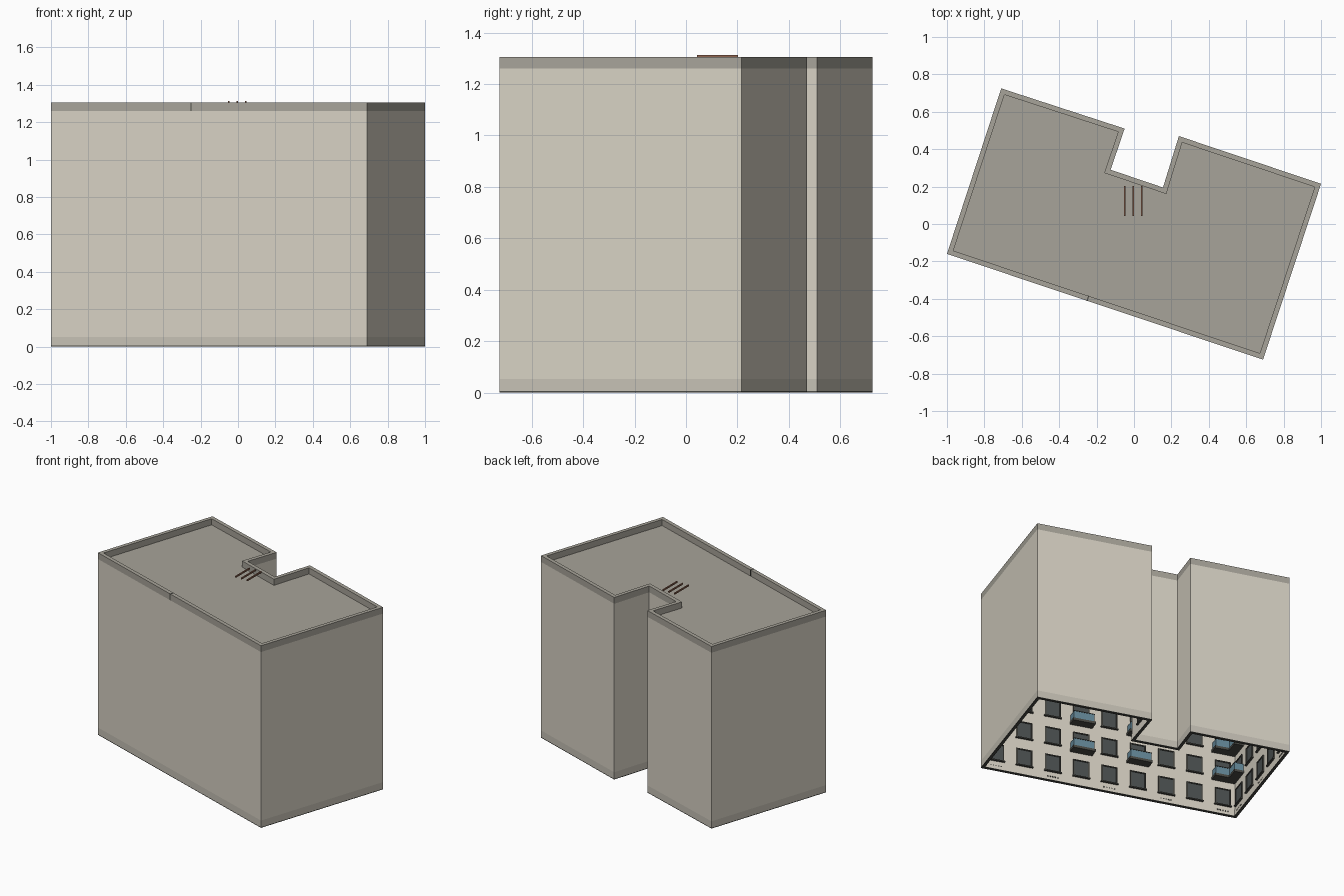
import bpy, bmesh
from mathutils import Vector, Matrix

if "Cube" in bpy.data.objects:
    bpy.data.objects.remove(bpy.data.objects["Cube"])

# Footprint, counter-clockwise, with a notch in the back
PLAN = [Vector(p) for p in [(-1, -.16), (.69, -.725), (1, .215), (.24, .47),
                            (.155, .195), (-.125, .29), (-.05, .51), (-.71, .725)]]
TOP, ROOF, BASE, WALL = 1.305, 1.26, .052, .015


def material(name, rgb):
    m = bpy.data.materials.new(name)
    m.diffuse_color = (*rgb, 1)
    m.use_nodes = True
    m.node_tree.nodes["Principled BSDF"].inputs["Base Color"].default_value = m.diffuse_color
    return m


CREAM = material("cream_render", (.68, .64, .55))
BAND = material("plinth_stone", (.56, .53, .46))
GREY = material("grey_stone", (.39, .37, .32))
DARK = material("dark_trim", (.07, .07, .06))
PANE = material("window_pane", (.07, .08, .08))
BLUE = material("blue_glass", (.13, .25, .32))
RUST = material("rust_metal", (.28, .13, .08))


def finish(name, bm, mat):
    bmesh.ops.recalc_face_normals(bm, faces=bm.faces)
    me = bpy.data.meshes.new(name)
    bm.to_mesh(me)
    bm.free()
    me.materials.append(mat)
    ob = bpy.data.objects.new(name, me)
    bpy.context.collection.objects.link(ob)


def inset(d):
    """Footprint moved inwards by d with mitred corners."""
    out = []
    for i, p in enumerate(PLAN):
        a = (p - PLAN[i - 1]).normalized()
        b = (PLAN[(i + 1) % len(PLAN)] - p).normalized()
        na, nb = Vector((-a.y, a.x)), Vector((-b.y, b.x))
        out.append(p + (na + nb) * d / (1 + na.dot(nb)))
    return out


def ring(name, d0, d1, z0, z1, mat):
    """Wall band following the footprint between two insets."""
    bm = bmesh.new()
    loops = [[bm.verts.new((p.x, p.y, z)) for p in inset(d)]
             for d, z in ((d0, z0), (d0, z1), (d1, z1), (d1, z0))]
    n = len(PLAN)
    for k in range(4):
        a, b = loops[k], loops[(k + 1) % 4]
        for i in range(n):
            j = (i + 1) % n
            bm.faces.new((a[i], a[j], b[j], b[i]))
    finish(name, bm, mat)


def box(bm, frame, lo, hi):
    lo, hi = Vector(lo), Vector(hi)
    m = frame @ Matrix.Translation((lo + hi) / 2) @ Matrix.Diagonal((*(hi - lo), 1))
    bmesh.ops.create_cube(bm, size=1, matrix=m)


# Shell: plinth, walls, parapet
ring("plinth_underside", 0, .02, 0, .005, DARK)
ring("plinth", 0, WALL, .005, BASE, BAND)
ring("outer_walls", 0, WALL, BASE, ROOF, CREAM)
ring("parapet", 0, .027, ROOF, TOP, GREY)
ring("plinth_inner_face", WALL, WALL + .002, .005, BASE, CREAM)

# Roof slab
bm = bmesh.new()
f = bm.faces.new([bm.verts.new((p.x, p.y, ROOF - .01)) for p in inset(.005)])
ext = bmesh.ops.extrude_face_region(bm, geom=[f])
bmesh.ops.translate(bm, vec=(0, 0, .011),
                    verts=[v for v in ext["geom"] if isinstance(v, bmesh.types.BMVert)])
bmesh.ops.triangulate(bm, faces=[f for f in bm.faces if len(f.verts) > 4])
finish("roof", bm, GREY)

# Windows and balconies on the inner side of each wall
panes, frames, slabs, glass, vents = (bmesh.new() for _ in range(5))
for w, p in enumerate(PLAN):
    q = PLAN[(w + 1) % len(PLAN)]
    length, d = (q - p).length, (q - p).normalized()
    # local x runs along the wall, local y points inwards
    frame = Matrix(((d.x, -d.y, 0, p.x), (d.y, d.x, 0, p.y), (0, 0, 1, 0), (0, 0, 0, 1)))
    count = max(1, round(length / .2))
    for c in range(count):
        x = length * (c + .5) / count
        if w in (0, 1, 7) and c % 2 == 0:
            for k in range(5):
                vx = x + (k - 2) * .018
                box(vents, frame, (vx - .004, WALL, .026), (vx + .004, WALL + .004, .034))
        for floor in range(6):
            z = .13 + floor * .205
            y = WALL
            box(panes, frame, (x - .048, y - .005, z - .058), (x + .048, y + .003, z + .058))
            for s in (-1, 1):
                box(frames, frame, (x + s * .051 - .004, y - .005, z - .06),
                    (x + s * .051 + .004, y + .008, z + .06))
            box(frames, frame, (x - .055, y - .005, z + .055), (x + .055, y + .008, z + .062))
            box(frames, frame, (x - .06, y - .005, z - .066), (x + .06, y + .014, z - .058))
            corner = (w == 0 and c == 0) or (w == 7 and c == count - 1)
            if floor and (corner or (w == 0 and c in (3, 5))):
                x0, x1 = x - .078, x + .078
                if corner:
                    x0, x1 = (.015, x1) if w == 0 else (x0, length - .015)
                box(slabs, frame, (x0, y, z - .09), (x1, y + .065, z - .072))
                box(glass, frame, (x0 + .006, y + .055, z - .072), (x1 - .006, y + .061, z - .02))
                for sx in (x0 + .006, x1 - .012):
                    box(glass, frame, (sx, y, z - .072), (sx + .006, y + .058, z - .02))
                box(slabs, frame, (x0 + .004, y + .053, z - .02), (x1 - .004, y + .063, z - .015))
    if w == 0:
        # joint in the front parapet
        joint = bmesh.new()
        box(joint, frame, (.787, -.001, ROOF), (.793, .028, TOP + .001))
        finish("parapet_joint", joint, DARK)
finish("window_panes", panes, PANE)
finish("window_frames", frames, DARK)
finish("balcony_slabs", slabs, DARK)
finish("balcony_glass", glass, BLUE)
finish("plinth_vents", vents, DARK)

# Three thin bars above the roof
bm = bmesh.new()
for x in (-.05, -.004, .042):
    box(bm, Matrix.Identity(4), (x - .004, .043, 1.302), (x + .004, .202, 1.312))
finish("roof_bars", bm, RUST)
